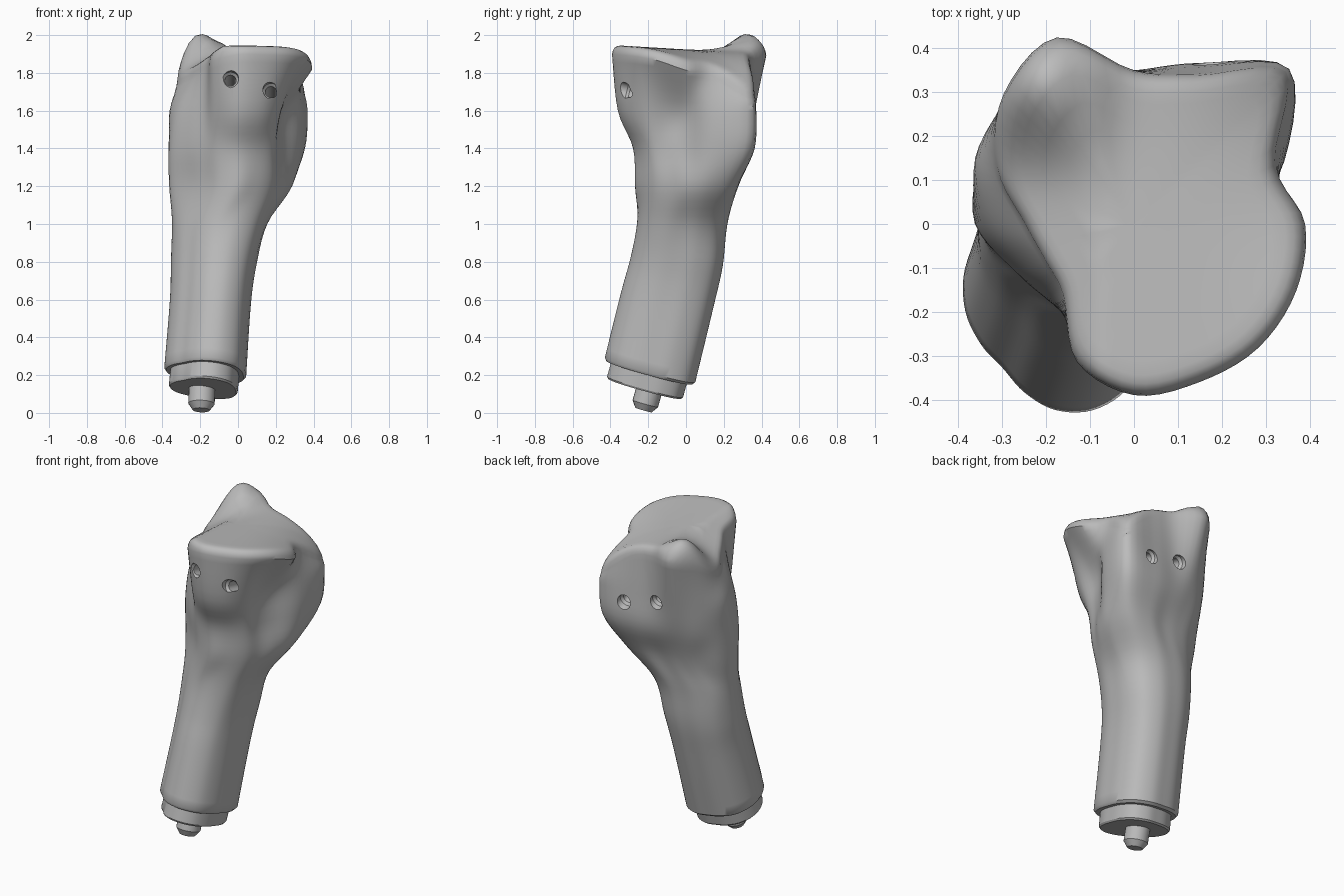
import bpy, bmesh, math
from mathutils import Vector

cube = bpy.data.objects.get("Cube")
if cube:
    bpy.data.objects.remove(cube)

SIDES = 16      # control points in each section
FINE = 5        # smooth steps between control points


def make_material(name, grey):
    mat = bpy.data.materials.new(name)
    mat.use_nodes = True
    colour = (grey, grey, grey, 1)
    mat.diffuse_color = colour
    bsdf = mat.node_tree.nodes["Principled BSDF"]
    bsdf.inputs["Base Color"].default_value = colour
    bsdf.inputs["Roughness"].default_value = 0.6
    return mat


bone_grey = make_material("bone grey", 0.5)


def finish(obj, angle):
    if not obj.data.materials:
        obj.data.materials.append(bone_grey)
    bpy.ops.object.select_all(action='DESELECT')
    obj.select_set(True)
    bpy.context.view_layer.objects.active = obj
    bpy.ops.object.shade_smooth_by_angle(angle=math.radians(angle))


def spline(a, b, c, d, t):
    return b + (c - a) * (t / 2) + (a * 2 - b * 5 + c * 4 - d) * (t * t / 2) \
        + (b * 3 - a - c * 3 + d) * (t ** 3 / 2)


def directions():
    for i in range(SIDES):
        a = math.tau * i / SIDES
        yield math.cos(a), math.sin(a)


def top_height(x, y):
    """Height of the joint surface, with its back tubercle and sloping sides."""
    z = 1.945 - 0.06 * (y + 0.35)
    z -= 3.2 * max(0, y + 0.35) ** 2 * max(0, x) ** 2
    z -= 0.6 * max(0, -0.08 - x)
    bump = ((x + 0.225) / 0.13) ** 2 + ((y - 0.325) / 0.15) ** 2
    return z + 0.18 * math.exp(-bump)


def shaft_section(z, x0, x1, y0, y1, tilt):
    """Rounded-square section with one flattened corner, tilted toward the foot."""
    cx, cy = (x0 + x1) / 2, (y0 + y1) / 2
    ring = []
    for c, s in directions():
        r = (abs(c) ** 2.5 + abs(s) ** 2.5) ** -0.4
        diagonal = (c + s) * math.sqrt(0.5)
        r *= 1 + 0.09 * max(0, diagonal) ** 4 - 0.27 * max(0, -diagonal) ** 5
        dx, dy = c * r * (x1 - x0) / 2, s * r * (y1 - y0) / 2
        ring.append(Vector((cx + dx, cy + dy, z - tilt * (0.27 * dy + 0.1 * dx))))
    return ring


def head_section(z, radii):
    """Irregular section from radii in hundredths; no z means follow the top."""
    ring = []
    for (c, s), r in zip(directions(), radii):
        x, y = c * r / 100, s * r / 100
        ring.append(Vector((x, y, z if z else top_height(x, y) - 0.05)))
    return ring


sections = [
    shaft_section(0.235, -0.395, 0.035, -0.435, 0.04, 1),
    shaft_section(0.6, -0.365, 0.06, -0.35, 0.135, 0.6),
    shaft_section(0.8, -0.36, 0.09, -0.3, 0.185, 0.3),
    shaft_section(1.0, -0.355, 0.145, -0.265, 0.21, 0),
    head_section(1.2, [26, 31, 35, 30, 26, 27, 31, 36, 36, 28, 25, 26, 27, 25, 24, 23]),
    head_section(1.4, [25, 36, 48, 39, 34, 34, 37, 38, 36, 29, 26, 27, 28, 27, 26, 23]),
    head_section(1.6, [26, 37, 50, 39, 35, 39, 40, 39, 33, 27, 25, 31, 36, 35, 31, 25]),
    head_section(None, [39, 35, 49, 37, 35, 46, 42, 34, 25, 22, 23, 34, 39, 39, 40, 40]),
]


def refine_ring(ring):
    n = len(ring)
    return [spline(ring[i - 1], ring[i], ring[(i + 1) % n], ring[(i + 2) % n], k / FINE)
            for i in range(n) for k in range(FINE)]


# Smooth the sections around and along the bone
rough = [refine_ring(s) for s in sections]
rings = []
last = len(rough) - 1
for i in range(last):
    quad = [rough[max(i - 1, 0)], rough[i], rough[i + 1], rough[min(i + 2, last)]]
    for k in range(FINE):
        rings.append([spline(*p, k / FINE) for p in zip(*quad)])
rings.append(rough[last])

# Rounded rim, then joint surface
for scale, drop in ((0.99, 0.03), (0.965, 0.013), (0.93, 0.004), (0.88, 0), (0.8, 0),
                    (0.65, 0), (0.5, 0), (0.35, 0), (0.2, 0), (0.08, 0)):
    rings.append([Vector((p.x * scale, p.y * scale,
                          top_height(p.x * scale, p.y * scale) - drop))
                  for p in rough[last]])

# Bevelled lip at the foot of the bone
foot = rings[0]
mid = Vector((-0.18, -0.195, 0.235))
axis = Vector((0.1, 0.27, 0.96)).normalized()


def foot_ring(scale, depth):
    return [mid + (p - mid) * scale - axis * depth for p in foot]


rings.insert(0, foot_ring(0.95, 0.015))


def loft(name, rings):
    bm = bmesh.new()
    loops = [[bm.verts.new(p) for p in ring] for ring in rings]
    n = len(rings[0])
    for low, high in zip(loops, loops[1:]):
        for i in range(n):
            j = (i + 1) % n
            bm.faces.new((low[i], low[j], high[j], high[i]))
    bm.faces.new(loops[0][::-1])
    bm.faces.new(loops[-1])
    mesh = bpy.data.meshes.new(name)
    bm.to_mesh(mesh)
    bm.free()
    obj = bpy.data.objects.new(name, mesh)
    bpy.context.collection.objects.link(obj)
    return obj


bone = loft("bone", rings)
bone.data.materials.append(bone_grey)


def turned(name, start, direction, profile, sides):
    """Turned part along a direction from (distance, radius) pairs."""
    turn = Vector((0, 0, 1)).rotation_difference(direction)
    out = []
    for dist, r in profile:
        ring = []
        for i in range(sides):
            a = math.tau * i / sides
            p = Vector((r * math.cos(a), r * math.sin(a), dist))
            ring.append(Vector(start) + turn @ p)
        out.append(ring)
    return loft(name, out)


def wall_y(x, z, side):
    near = [v.co.y * side for v in bone.data.vertices
            if abs(v.co.x - x) < 0.04 and abs(v.co.z - z) < 0.06]
    return max(near) * side


def drill(x, z_front, z_back):
    """Sloping through hole, countersunk at both ends."""
    start = Vector((x, wall_y(x, z_front, -1), z_front))
    end = Vector((x, wall_y(x, z_back, 1), z_back))
    span = (end - start).length
    cutter = turned("hole_cutter", start, (end - start).normalized(),
                    ((-0.05, 0.043), (0.03, 0.043), (0.045, 0.03),
                     (span - 0.045, 0.03), (span - 0.03, 0.043), (span + 0.05, 0.043)), 24)
    cutter.hide_render = True
    mod = bone.modifiers.new("hole", 'BOOLEAN')
    mod.operation = 'DIFFERENCE'
    mod.solver = 'EXACT'
    mod.object = cutter
    bpy.context.view_layer.objects.active = bone
    bpy.ops.object.modifier_apply(modifier=mod.name)
    bpy.data.objects.remove(cutter)


# Two pin holes from front to back
drill(-0.04, 1.77, 1.58)
drill(0.175, 1.71, 1.53)
finish(bone, 40)

# Stepped collar below the bone, following its outline
collar = loft("collar", [foot_ring(0.81, 0.105), foot_ring(0.84, 0.095),
                         foot_ring(0.84, 0.005)])
finish(collar, 30)

# Mounting peg with a tapered tip
peg = turned("peg", (-0.195, -0.225, 0.015), Vector((0.04, 0.27, 0.96)).normalized(),
             ((0, 0.045), (0.035, 0.07), (0.16, 0.07)), 24)
finish(peg, 30)
